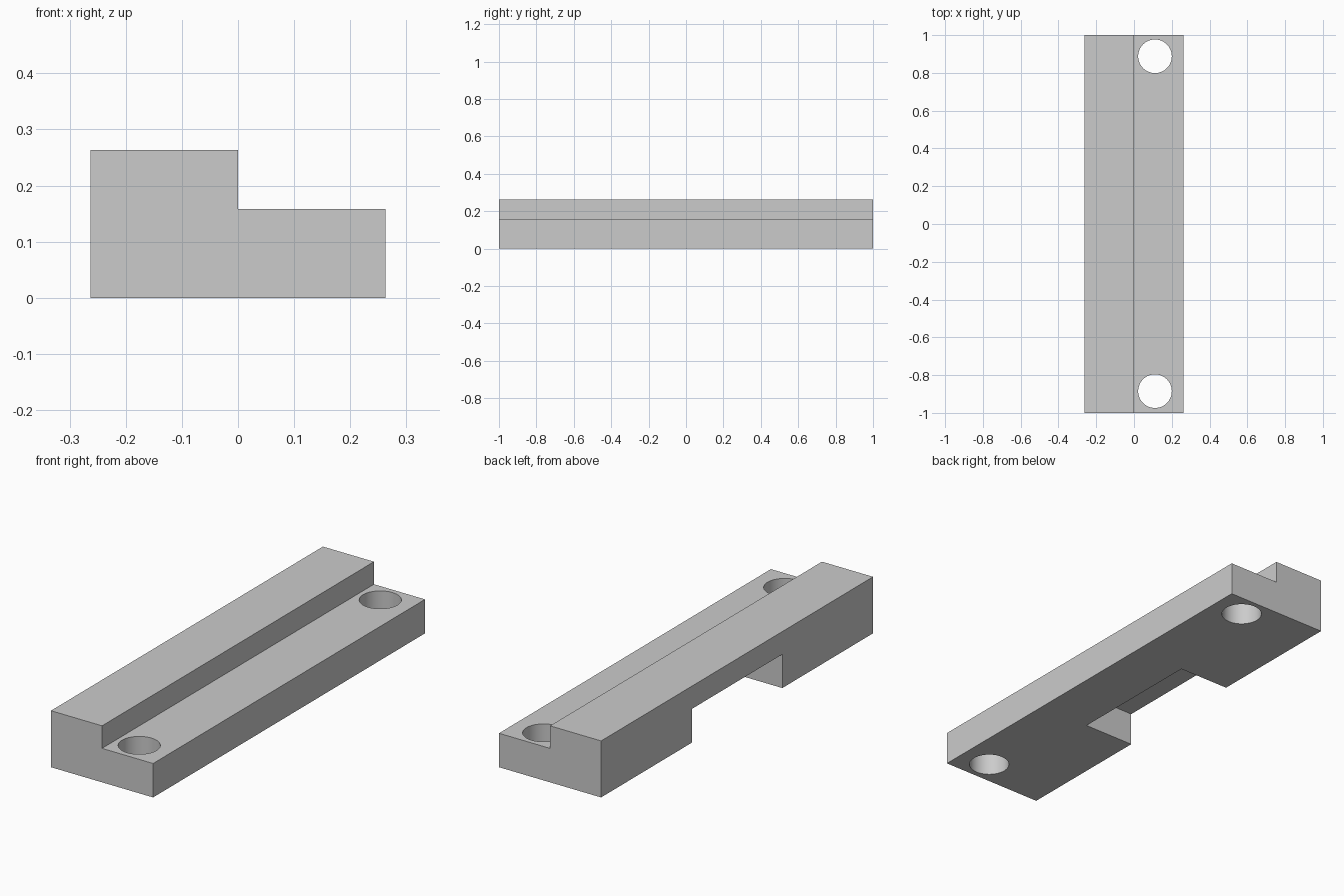
import bpy
import bmesh

cube = bpy.data.objects.get("Cube")
if cube:
    bpy.data.objects.remove(cube, do_unlink=True)

HALF_WIDTH = 0.263
LEDGE = 0.158     # height of the low ledge
TOP = 0.263       # height of the raised rail

grey = bpy.data.materials.new("light grey")
grey.use_nodes = True
colour = (0.6, 0.6, 0.6, 1)
grey.diffuse_color = colour
grey.node_tree.nodes["Principled BSDF"].inputs["Base Color"].default_value = colour


def prism(name, profile, y0, y1):
    """Extrude an x-z profile along y."""
    bm = bmesh.new()
    face = bm.faces.new([bm.verts.new((x, y0, z)) for x, z in profile])
    side = bmesh.ops.extrude_face_region(bm, geom=[face])["geom"]
    verts = [v for v in side if isinstance(v, bmesh.types.BMVert)]
    bmesh.ops.translate(bm, verts=verts, vec=(0, y1 - y0, 0))
    bmesh.ops.recalc_face_normals(bm, faces=bm.faces)
    mesh = bpy.data.meshes.new(name)
    bm.to_mesh(mesh)
    bm.free()
    obj = bpy.data.objects.new(name, mesh)
    bpy.context.collection.objects.link(obj)
    return obj


def cut(body, cutter):
    """Subtract the cutter for good, then discard it."""
    mod = body.modifiers.new("cut", "BOOLEAN")
    mod.operation = "DIFFERENCE"
    mod.solver = "EXACT"
    mod.object = cutter
    bpy.context.view_layer.objects.active = body
    bpy.ops.object.modifier_apply(modifier=mod.name)
    bpy.data.objects.remove(cutter, do_unlink=True)


# Stepped bar: raised rail on one side, low ledge on the other
bar = prism("stepped_bar", [(-HALF_WIDTH, 0), (HALF_WIDTH, 0), (HALF_WIDTH, LEDGE),
                            (0, LEDGE), (0, TOP), (-HALF_WIDTH, TOP)], -1, 1)
bar.data.materials.append(grey)

# Notch under the middle of the rail, leaving a sliver joined at the step
notch_top = LEDGE - 0.001
cut(bar, prism("notch_cutter", [(-0.4, -0.1), (0, -0.1), (0, notch_top),
                                (-0.4, notch_top)], -0.333, 0.333))

# Bolt hole at each end of the ledge
for y in (-0.885, 0.888):
    bpy.ops.mesh.primitive_cylinder_add(vertices=64, radius=0.089, depth=1,
                                        location=(0.111, y, 0.1))
    cut(bar, bpy.context.object)

# Smooth hole walls, sharp edges elsewhere
bpy.ops.object.select_all(action="DESELECT")
bar.select_set(True)
bpy.context.view_layer.objects.active = bar
bpy.ops.object.shade_smooth_by_angle()
